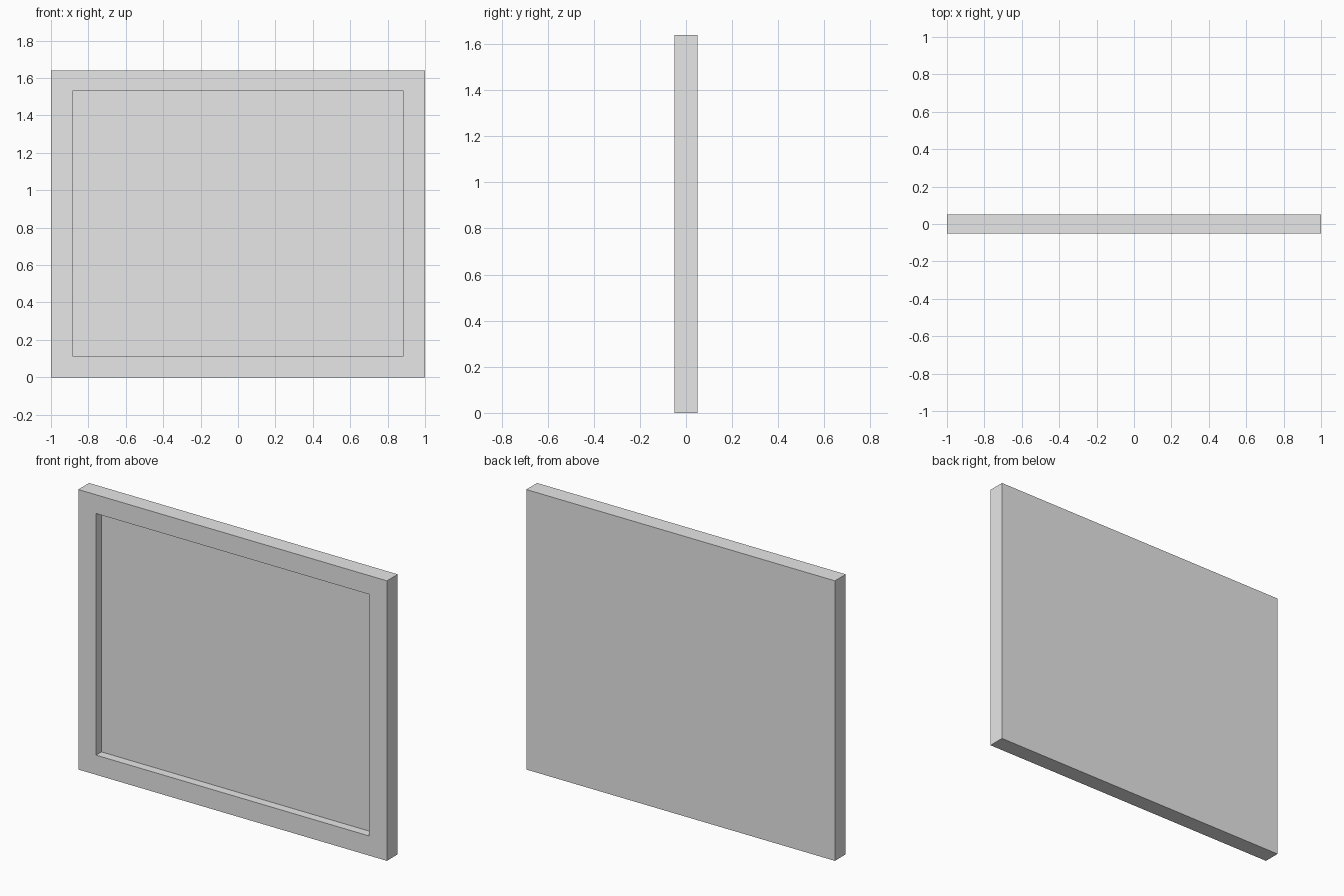
import bpy
import bmesh

cube = bpy.data.objects.get("Cube")
if cube:
    bpy.data.objects.remove(cube)

grey = bpy.data.materials.new("plain grey")
grey.use_nodes = True
colour = (0.8, 0.8, 0.8, 1)
grey.diffuse_color = colour
grey.node_tree.nodes["Principled BSDF"].inputs["Base Color"].default_value = colour

FRONT, RECESS, BACK = -0.05, 0.0, 0.05


def rectangle(x, low, high):
    """Corners in order, anticlockwise seen from the front."""
    return [(-x, low), (x, low), (x, high), (-x, high)]


OUTER = rectangle(1.0, 0.0, 1.64)
OPENING = rectangle(0.885, 0.115, 1.53)
PICTURE = [(-0.755, 0.21), (0.72, 0.24), (0.72, 1.4), (-0.715, 1.4)]


def make_part(name, loops, cap_first=False, cap_last=False):
    """Joins successive four-cornered loops, each given as (corners, depth)."""
    bm = bmesh.new()
    rings = [[bm.verts.new((x, y, z)) for x, z in corners] for corners, y in loops]
    for a, b in zip(rings, rings[1:]):
        for i in range(4):
            j = (i + 1) % 4
            bm.faces.new((a[i], a[j], b[j], b[i]))
    if cap_first:
        bm.faces.new(rings[0][::-1])
    if cap_last:
        bm.faces.new(rings[-1])
    mesh = bpy.data.meshes.new(name)
    bm.to_mesh(mesh)
    bm.free()
    mesh.materials.append(grey)
    obj = bpy.data.objects.new(name, mesh)
    bpy.context.collection.objects.link(obj)
    return obj


# Mitred frame with closed back and inner reveal
make_part("frame", [(OUTER, BACK), (OUTER, FRONT), (OPENING, FRONT), (OPENING, RECESS)],
          cap_first=True)
# Flat mount around the picture
make_part("mount", [(OPENING, RECESS), (PICTURE, RECESS)])
# Slightly irregular picture panel, flush with the mount
make_part("picture", [(PICTURE, RECESS)], cap_last=True)
